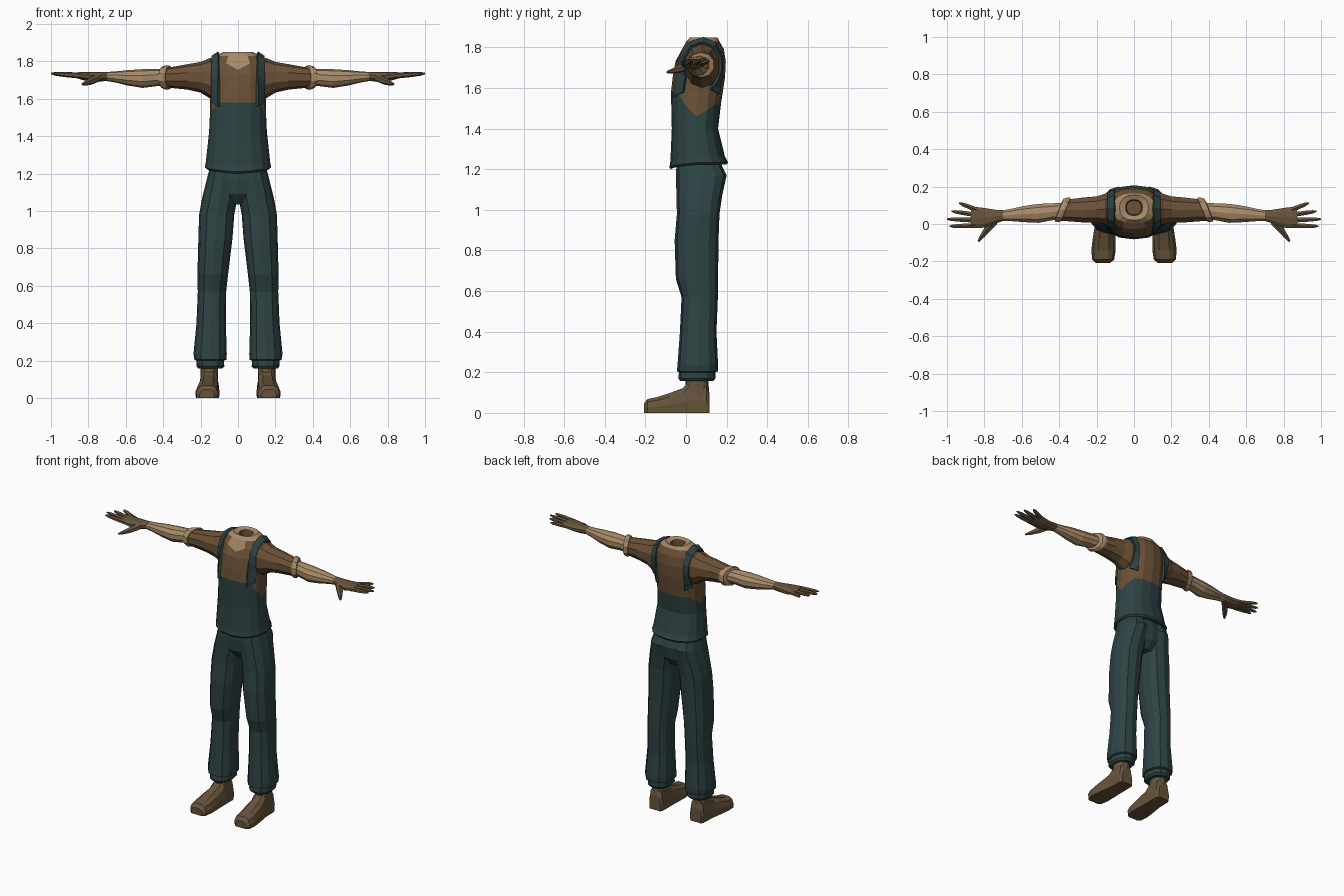
import bpy, bmesh, math
from mathutils import Vector
from mathutils.bvhtree import BVHTree

if "Cube" in bpy.data.objects:
    bpy.data.objects.remove(bpy.data.objects["Cube"])


def srgb(r, g, b):
    return [((v / 255 + 0.055) / 1.055) ** 2.4 for v in (r, g, b)] + [1]


def material(name, *rgb):
    m = bpy.data.materials.new(name)
    m.diffuse_color = srgb(*rgb)
    m.use_nodes = True
    m.node_tree.nodes["Principled BSDF"].inputs["Base Color"].default_value = m.diffuse_color
    return m


DENIM = material("dark teal denim", 46, 67, 68)
SHIRT = material("brown shirt", 107, 81, 55)
SKIN = material("tan skin", 168, 139, 104)
LEATHER = material("brown leather", 103, 84, 59)


def finish(name, bm, mats, mirror):
    bmesh.ops.recalc_face_normals(bm, faces=bm.faces)
    me = bpy.data.meshes.new(name)
    bm.to_mesh(me)
    bm.free()
    ob = bpy.data.objects.new(name, me)
    bpy.context.collection.objects.link(ob)
    for m in mats:
        me.materials.append(m)
    if mirror:
        mod = ob.modifiers.new("mirror", 'MIRROR')
        mod.use_mirror_merge = False
    return ob


def loft(name, rings, mats, mirror=True, rule=None):
    """Skin a list of point rings, cap both ends, colour by rule(ring, side)."""
    bm = bmesh.new()
    vs = [[bm.verts.new(p) for p in r] for r in rings]
    n = len(rings[0])
    for i in range(len(vs) - 1):
        for j in range(n):
            k = (j + 1) % n
            f = bm.faces.new((vs[i][j], vs[i][k], vs[i + 1][k], vs[i + 1][j]))
            f.material_index = rule(i, j) if rule else 0
    bm.faces.new(vs[0])
    bm.faces.new(vs[-1]).material_index = rule(len(vs) - 2, 0) if rule else 0
    return finish(name, bm, mats, mirror)


def oval(n, ru, rv, p=0.85):
    """Slightly boxy oval; point 0 lies at -v."""
    out = []
    for i in range(n):
        a = 2 * math.pi * i / n
        s, c = math.sin(a), -math.cos(a)
        out.append((ru * math.copysign(abs(s) ** p, s) if abs(s) > 1e-6 else 0,
                    rv * math.copysign(abs(c) ** p, c) if abs(c) > 1e-6 else 0))
    return out


def flat_ring(z, x0, x1, y0, y1, n=12):
    return [((x0 + x1) / 2 + u, (y0 + y1) / 2 + v, z)
            for u, v in oval(n, (x1 - x0) / 2, (y1 - y0) / 2)]


def arm_ring(x, cy, cz, ry, rz, slant=0.0, n=10):
    return [(x - slant * u, cy + u, cz + v) for u, v in oval(n, ry, rz, 0.95)]


def tube(name, pts, radii, mat, n=6):
    d = (Vector(pts[-1]) - Vector(pts[0])).normalized()
    side = d.cross(Vector((0, 0, 1))).normalized()
    up = side.cross(d)
    rings = [[Vector(p) + side * u + up * v for u, v in oval(n, r, r, 1)]
             for p, r in zip(pts, radii)]
    return loft(name, rings, [mat])


# Torso: bib overalls below, shirt above, bare neck at the top
N = 16
sections = [  # z, half width, front y, back y
    (1.235, .155, -.06, .18), (1.212, .168, -.075, .2), (1.222, .177, -.082, .207),
    (1.25, .172, -.077, .192), (1.4, .157, -.07, .158), (1.5, .152, -.074, .172),
    (1.65, .147, -.066, .192), (1.73, .15, -.052, .196), (1.79, .145, -.028, .187),
    (1.83, .115, .002, .165), (1.85, .078, .02, .155), (1.84, .045, .045, .13),
    (1.79, .04, .05, .125)]
rings = []
for i, (z, rx, y0, y1) in enumerate(sections):
    ring = flat_ring(z, -rx, rx, y0, y1, N)
    for j, (x, y, _) in enumerate(ring):
        k = min(j, N - j)                      # steps away from the front
        if i == 5:                             # top edge of the overalls
            z2 = [1.58, 1.58, 1.58, 1.52, 1.46, 1.49, 1.52, 1.52, 1.52][k]
        elif i in (1, 2, 3):                   # hem dips at the front
            z2 = z - 0.012 + 0.006 * min(k, 4)
        elif i == 8 and k == 0:                # point of the open collar
            z2 = 1.755
        else:
            z2 = z
        ring[j] = (x, y, z2)
    rings.append(ring)


def torso_colour(i, j):
    if i < 5:
        return 0
    if i == 11:
        return 1
    if i >= 9 or (i == 8 and j in (0, N - 1)):
        return 2
    return 1


torso = loft("torso", rings, [DENIM, SHIRT, SKIN], False, torso_colour)

# Shirt sleeves and rolled cuffs
sleeve = loft("sleeve", [arm_ring(*r) for r in (
    (.09, .08, 1.70, .08, .10), (.15, .08, 1.71, .087, .108), (.2, .077, 1.715, .074, .082),
    (.27, .075, 1.717, .07, .068), (.37, .075, 1.713, .06, .054, .4))], [SHIRT])
loft("sleeve_cuff", [arm_ring(*r, .4) for r in (
    (.362, .077, 1.714, .052, .05), (.365, .077, 1.714, .066, .062),
    (.38, .076, 1.714, .069, .066), (.4, .075, 1.714, .064, .061),
    (.403, .075, 1.714, .045, .045))], [SKIN])

# Forearms
loft("forearm", [arm_ring(*r) for r in (
    (.36, .073, 1.714, .044, .045), (.43, .066, 1.714, .047, .046),
    (.51, .057, 1.708, .053, .05), (.59, .053, 1.712, .045, .041),
    (.66, .048, 1.717, .034, .029), (.72, .044, 1.72, .027, .022))], [SKIN])

# Gloved hands
loft("hand", [arm_ring(*r) for r in (
    (.70, .045, 1.72, .03, .024), (.74, .04, 1.717, .038, .026),
    (.80, .033, 1.717, .055, .025), (.85, .035, 1.724, .06, .018),
    (.872, .037, 1.728, .052, .012))], [LEATHER])
for name, y, tip in (("index_finger", -.008, (.985, -.012)), ("middle_finger", .02, (1.0, .026)),
                     ("ring_finger", .049, (.975, .068)), ("little_finger", .077, (.935, .113))):
    a, b = Vector((.845, y, 1.723)), Vector((*tip, 1.735))
    tube(name, [a, a.lerp(b, .55), a.lerp(b, .85), b], [.015, .013, .01, .004], LEATHER)
tube("thumb", [(.745, .012, 1.712), (.785, -.03, 1.695), (.81, -.063, 1.685), (.832, -.092, 1.678)],
     [.02, .02, .014, .006], LEATHER)

# Shoulder straps wrapped over the shirt
verts, faces = [], []
for ob in (torso, sleeve):
    base = len(verts)
    verts += [v.co.copy() for v in ob.data.vertices]
    faces += [[base + i for i in p.vertices] for p in ob.data.polygons]
tree = BVHTree.FromPolygons(verts, faces)
bm = bmesh.new()
prev = None
STEPS = 14
for i in range(STEPS + 1):
    a = math.radians(205 - 235 * i / STEPS)
    d = Vector((0, math.cos(a), math.sin(a)))
    row = []
    for x in (.102, .138):
        c = Vector((x, .075, 1.62))
        hit = tree.ray_cast(c + d * .5, -d)[0] or c + d * .1
        row.append(bm.verts.new(hit + d * .008))
    if prev:
        bm.faces.new((prev[0], prev[1], row[1], row[0]))
    prev = row
strap = finish("shoulder_strap", bm, [DENIM], False)
solid = strap.modifiers.new("thickness", 'SOLIDIFY')
solid.thickness = .018
solid.offset = 0
strap.modifiers.new("mirror", 'MIRROR').use_mirror_merge = False

# Trousers: seat plus two legs with turned-up hems
loft("trouser_seat", [flat_ring(*r) for r in (
    (1.25, -.145, .145, -.045, .165), (1.17, -.165, .165, -.05, .195),
    (1.09, -.17, .17, -.042, .18), (1.035, -.06, .06, .0, .14))], [DENIM], False)
loft("trouser_leg", [flat_ring(*r) for r in (
    (1.24, .005, .148, -.045, .165), (1.17, .0, .167, -.05, .2), (1.07, .003, .192, -.047, .178),
    (.98, .02, .208, -.045, .165), (.85, .03, .212, -.056, .16), (.66, .053, .217, -.05, .158),
    (.57, .063, .215, -.022, .157), (.4, .065, .222, -.03, .15), (.235, .06, .238, -.042, .158),
    (.205, .062, .233, -.045, .157), (.2, .075, .222, -.035, .145),
    (.17, .073, .222, -.038, .145), (.157, .085, .212, -.028, .135))], [DENIM])

# Boots: foot with a flat sole, and the ankle shaft
foot = []
for y, cx, w, h in ((.115, .153, .04, .10), (.1, .153, .048, .15), (.01, .154, .05, .15),
                    (-.015, .156, .052, .122), (-.08, .16, .058, .098), (-.14, .163, .062, .078),
                    (-.19, .165, .056, .068), (-.208, .166, .038, .045)):
    foot.append([(cx + a * w, y, b * h) for a, b in (
        (-1, 0), (1, 0), (1.05, .4), (.85, .8), (.45, 1), (-.45, 1), (-.85, .8), (-1.05, .4))])
loft("boot_foot", foot, [LEATHER])
loft("boot_shaft", [flat_ring(*r) for r in (
    (.05, .105, .205, .0, .114), (.13, .107, .2, -.004, .112), (.21, .105, .2, .0, .108))], [LEATHER])
